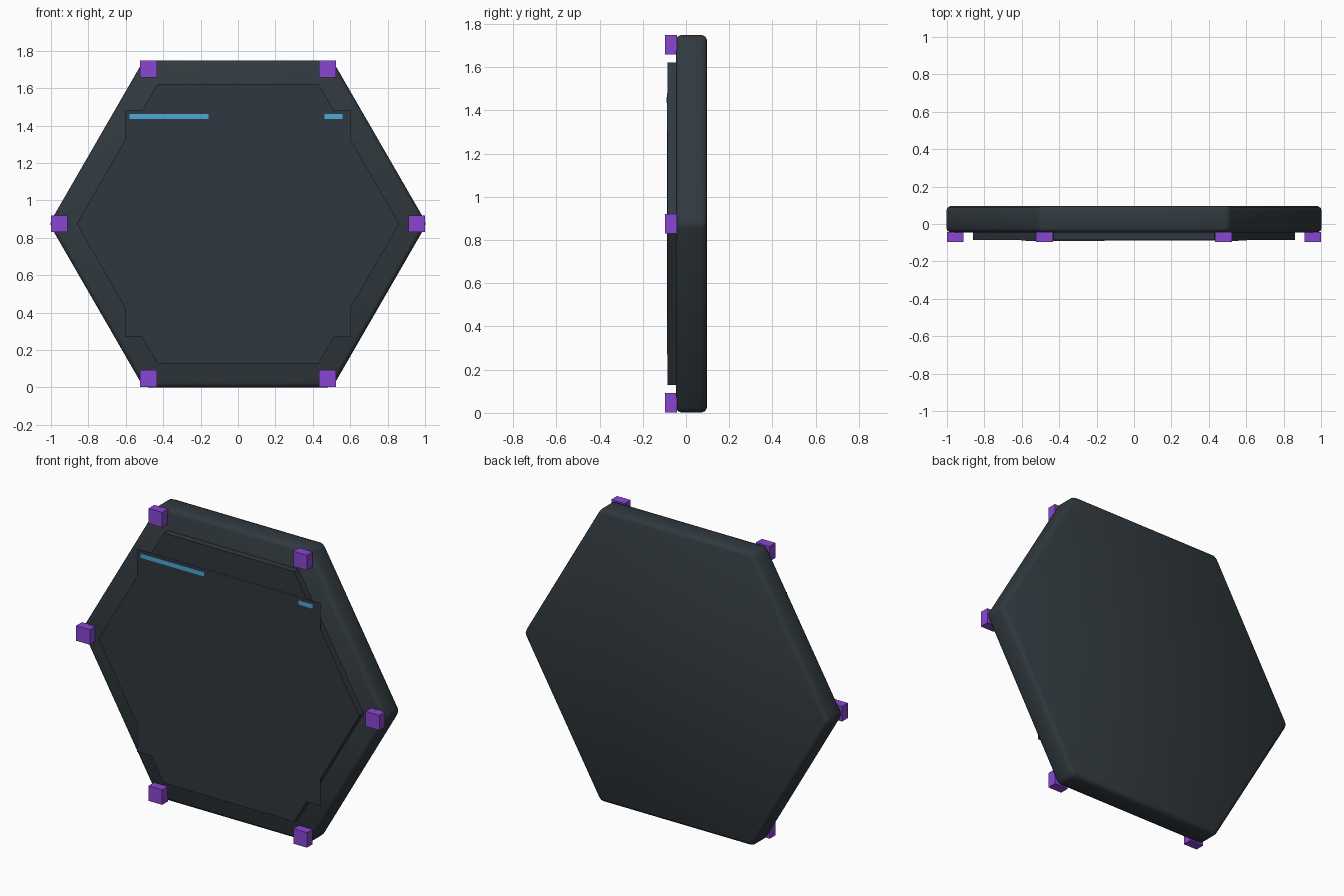
import bpy, bmesh, math

if "Cube" in bpy.data.objects:
    bpy.data.objects.remove(bpy.data.objects["Cube"])

CZ = 0.875  # height of the hexagon centre


def material(name, rgb):
    m = bpy.data.materials.new(name)
    m.diffuse_color = (*rgb, 1.0)
    m.use_nodes = True
    m.node_tree.nodes["Principled BSDF"].inputs["Base Color"].default_value = m.diffuse_color
    return m


SHELL = material("dark slate shell", (0.031, 0.042, 0.050))
PANEL = material("dark slate panel", (0.030, 0.039, 0.050))
PURPLE = material("purple", (0.25, 0.062, 0.65))
BLUE = material("sky blue", (0.075, 0.39, 0.69))


def prism(name, outline, y0, y1, mat):
    """Extrude an outline of (x, z) points from y0 to y1."""
    bm = bmesh.new()
    face = bm.faces.new([bm.verts.new((x, y0, z)) for x, z in outline])
    new = bmesh.ops.extrude_face_region(bm, geom=[face])["geom"]
    for v in new:
        if isinstance(v, bmesh.types.BMVert):
            v.co.y = y1
    bmesh.ops.recalc_face_normals(bm, faces=bm.faces)
    mesh = bpy.data.meshes.new(name)
    bm.to_mesh(mesh)
    bm.free()
    mesh.materials.append(mat)
    ob = bpy.data.objects.new(name, mesh)
    bpy.context.collection.objects.link(ob)
    return ob


def hexagon(r):
    return [(r * math.cos(math.radians(60 * i)), CZ + r * math.sin(math.radians(60 * i)))
            for i in range(6)]


def rect(x0, x1, z0, z1):
    return [(x0, z0), (x1, z0), (x1, z1), (x0, z1)]


# Rounded hexagonal shell
shell = prism("shell", hexagon(1.0095), -0.046, 0.097, SHELL)
bev = shell.modifiers.new("rounded edges", "BEVEL")
bev.width = 0.025
bev.segments = 2
bpy.context.view_layer.objects.active = shell
shell.select_set(True)
bpy.ops.object.modifier_apply(modifier=bev.name)
bpy.ops.object.shade_smooth_by_angle(angle=math.radians(50))

# Raised hexagonal panel and the thin screen plate overhanging it
prism("front_panel", hexagon(0.862), -0.086, -0.04, PANEL)
prism("screen_plate", rect(-0.605, 0.605, 0.27, 1.48), -0.088, -0.0855, PANEL)

# Blue indicator bars on the screen
for name, x0, x1 in (("title_bar", -0.58, -0.158), ("status_bar", 0.462, 0.56)):
    prism(name, rect(x0, x1, 1.435, 1.461), -0.090, -0.087, BLUE)

# Purple block at every corner
for i, (x, z) in enumerate(hexagon(0.956)):
    h = 0.045
    prism(f"corner_block_{i + 1}", rect(x - h, x + h, z - h, z + h), -0.097, -0.042, PURPLE)
